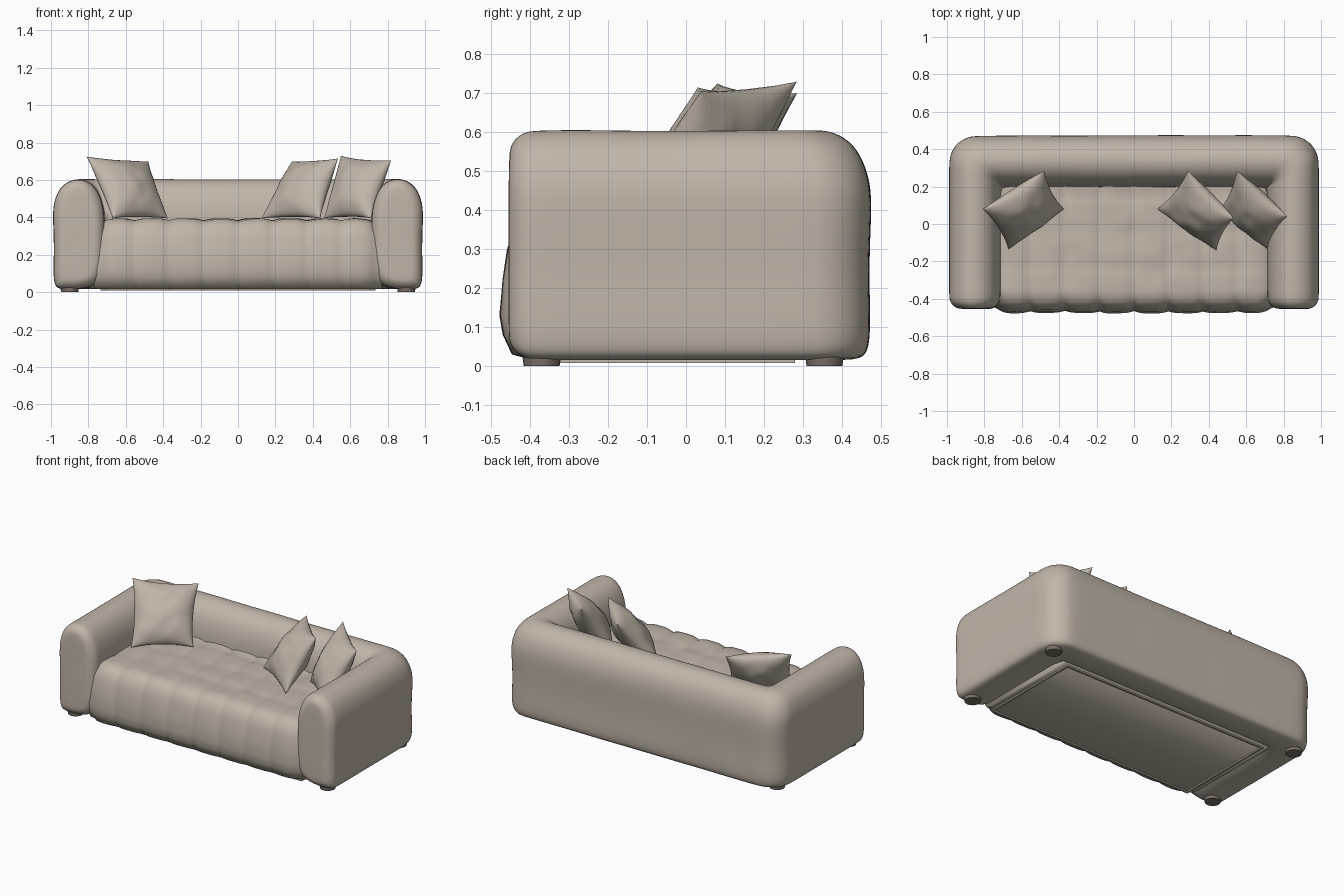
import bpy, bmesh, math
from mathutils import Vector, noise

cube = bpy.data.objects.get("Cube")
if cube:
    bpy.data.objects.remove(cube, do_unlink=True)


def material(name, color):
    m = bpy.data.materials.new(name)
    m.use_nodes = True
    m.diffuse_color = color
    m.node_tree.nodes["Principled BSDF"].inputs["Base Color"].default_value = color
    return m


fabric = material("warm grey fabric", (0.53, 0.47, 0.40, 1))
foot_brown = material("foot brown", (0.20, 0.17, 0.14, 1))


def finish(name, bm, mat, subsurf=0, angle=180):
    bmesh.ops.remove_doubles(bm, verts=bm.verts, dist=0.0005)
    bmesh.ops.recalc_face_normals(bm, faces=bm.faces)
    mesh = bpy.data.meshes.new(name)
    bm.to_mesh(mesh)
    bm.free()
    mesh.materials.append(mat)
    ob = bpy.data.objects.new(name, mesh)
    bpy.context.collection.objects.link(ob)
    bpy.ops.object.select_all(action='DESELECT')
    ob.select_set(True)
    bpy.context.view_layer.objects.active = ob
    bpy.ops.object.shade_smooth_by_angle(angle=math.radians(angle))
    if subsurf:
        mod = ob.modifiers.new("Soften", 'SUBSURF')
        mod.levels = mod.render_levels = subsurf
    return ob


def loft(rings):
    """Skin closed rings of points and cap both ends."""
    bm = bmesh.new()
    loops = [[bm.verts.new(p) for p in ring] for ring in rings]
    n = len(loops[0])
    for a, b in zip(loops, loops[1:]):
        for i in range(n):
            j = (i + 1) % n
            bm.faces.new((a[i], a[j], b[j], b[i]))
    bm.faces.new(loops[0][::-1])
    bm.faces.new(loops[-1])
    return bm


# Arms and back: one padded roll swept around a U
W, BACK, FRONT, THICK, R = 0.992, 0.477, -0.455, 0.28, 0.15
roll = [(.045, .012), (.015, .028), (.003, .08), (.010, .25), (.0, .42),
        (.010, .49), (.036, .555), (.082, .594), (.135, .608), (.19, .595),
        (.238, .553), (.268, .48), (.28, .40), (.28, .2), (.27, .02)]
inner = Vector((W - THICK, BACK - THICK))
half = []  # (outer point, inner point, end inset)
for k in range(5):
    a = k / 4 * math.pi / 2
    y = FRONT + 0.065 * (1 - math.sin(a))
    half.append((Vector((W, y)), Vector((inner.x, y)), 0.065 * (1 - math.cos(a))))
half = half[::-1]
y0 = FRONT + 0.065
for k in range(1, 7):
    f = k / 6
    half.append((Vector((W, y0 + (BACK - R - y0) * f)),
                 Vector((inner.x, y0 + (inner.y - y0) * f)), 0))
for k in range(1, 6):
    a = k / 5 * math.pi / 2
    half.append((Vector((W - R + R * math.cos(a), BACK - R + R * math.sin(a))),
                 inner.copy(), 0))
for k in range(1, 7):
    f = 1 - k / 6
    half.append((Vector(((W - R) * f, BACK)), Vector((inner.x * f, inner.y)), 0))
# order each end from its flat cap back along the arm
half[:5] = sorted(half[:5], key=lambda s: s[0].y)
flip = lambda v: Vector((-v.x, v.y))
path = half + [(flip(o), flip(i), d) for o, i, d in half[-2::-1]]

rings = []
for outer, inn, inset in path:
    ring = []
    for d, z in roll:
        t = 0.5 + (d / THICK - 0.5) * (1 - 2 * inset / THICK)
        p = outer.lerp(inn, t)
        z = 0.31 + (z - 0.31) * (1 - 2 * inset / 0.6)
        wob = 0.004 * noise.noise((p.x * 5, p.y * 5, z * 6))
        ring.append((p.x, p.y + wob, z + wob * (z > 0.1)))
    rings.append(ring)
finish("arms_and_back", loft(rings), fabric, subsurf=2)

# Seat: channelled block with soft cross rows
SEAM, END = 0.185, 0.77
block = [(.29, .018), (-.15, .016), (-.40, .018), (-.445, .03), (-.468, .08),
         (-.477, .13), (-.47, .22), (-.457, .30), (-.438, .355), (-.405, .384)]
block += [(-.36 + .03 * k, .393) for k in range(22)]
rings = []
STEPS = 84
for k in range(STEPS + 1):
    x = -END + 2 * END * k / STEPS
    seam = (1 - abs(math.sin(math.pi * (x + 0.74) / SEAM))) ** 2
    drop = 0.035 * (max(0, abs(x) - 0.64) / 0.13) ** 2
    ring = []
    for y, z in block:
        pinch = 0.011 * seam + drop
        if z > 0.39:
            row = (1 - abs(math.sin(math.pi * (y + 0.42) / 0.19))) ** 3
            z -= 0.006 * row - 0.005 * noise.noise((x * 9, y * 9, 3))
        if z > 0.3:
            z -= pinch
        if y < -0.39:
            y += pinch + 0.004 * noise.noise((x * 7, z * 5, 1))
        ring.append((x, y, z))
    rings.append(ring)
finish("seat", loft(rings), fabric)


# Seam welt around the seat block underneath
bm = bmesh.new()
x0, x1, ya, yb, w = -0.735, 0.735, -0.40, 0.28, 0.012
for ax, bx, ay, by in ((x0, x1, ya, ya + w), (x0, x1, yb - w, yb),
                       (x0, x0 + w, ya, yb), (x1 - w, x1, ya, yb)):
    box = bmesh.ops.create_cube(bm, size=1)["verts"]
    for v in box:
        v.co = ((ax + bx) / 2 + v.co.x * (bx - ax),
                (ay + by) / 2 + v.co.y * (by - ay), 0.012 + v.co.z * 0.008)
finish("underside_welt", bm, fabric, angle=30)


# Throw pillows: two puffed sheets sharing a pinched square outline
def pillow(name, tl, tr, br, bl, seed):
    tl, tr, br, bl = map(Vector, (tl, tr, br, bl))
    normal = (tr - bl).cross(tl - br).normalized()
    bm = bmesh.new()
    n = 20
    for side in (1, -1):
        grid = []
        for i in range(n + 1):
            for j in range(n + 1):
                u = math.sin((i / n - 0.5) * math.pi)
                v = math.sin((j / n - 0.5) * math.pi)
                pu = u * (1 - 0.09 * (1 - v * v))
                pv = v * (1 - 0.09 * (1 - u * u))
                bottom = bl.lerp(br, (pu + 1) / 2)
                top = tl.lerp(tr, (pu + 1) / 2)
                puff = max(0, (1 - u * u) * (1 - v * v)) ** 0.55
                h = 0.085 * puff * (1 + 0.15 * noise.noise((u * 2.5, v * 2.5, seed + side)))
                grid.append(bm.verts.new(bottom.lerp(top, (pv + 1) / 2) + normal * h * side))
        for i in range(n):
            for j in range(n):
                a = i * (n + 1) + j
                bm.faces.new((grid[a], grid[a + 1], grid[a + n + 2], grid[a + n + 1]))
    finish(name, bm, fabric, angle=60)


pillow("right_pillow", (-.81, .08, .725), (-.48, .285, .70),
       (-.375, .08, .395), (-.67, -.135, .395), 1)
pillow("left_inner_pillow", (.29, .285, .70), (.535, .03, .715),
       (.44, -.14, .395), (.125, .08, .395), 5)
pillow("left_outer_pillow", (.55, .285, .73), (.82, .04, .705),
       (.71, -.13, .395), (.46, .08, .395), 9)

# Feet
for side, sx in (("left", 1), ("right", -1)):
    for end, y in (("front", -0.37), ("back", 0.355)):
        bm = bmesh.new()
        bmesh.ops.create_cone(bm, cap_ends=True, segments=24, radius1=0.046,
                              radius2=0.05, depth=0.03)
        bmesh.ops.translate(bm, verts=bm.verts, vec=(sx * 0.9, y, 0.015))
        finish(f"{end}_{side}_foot", bm, foot_brown, angle=30)
